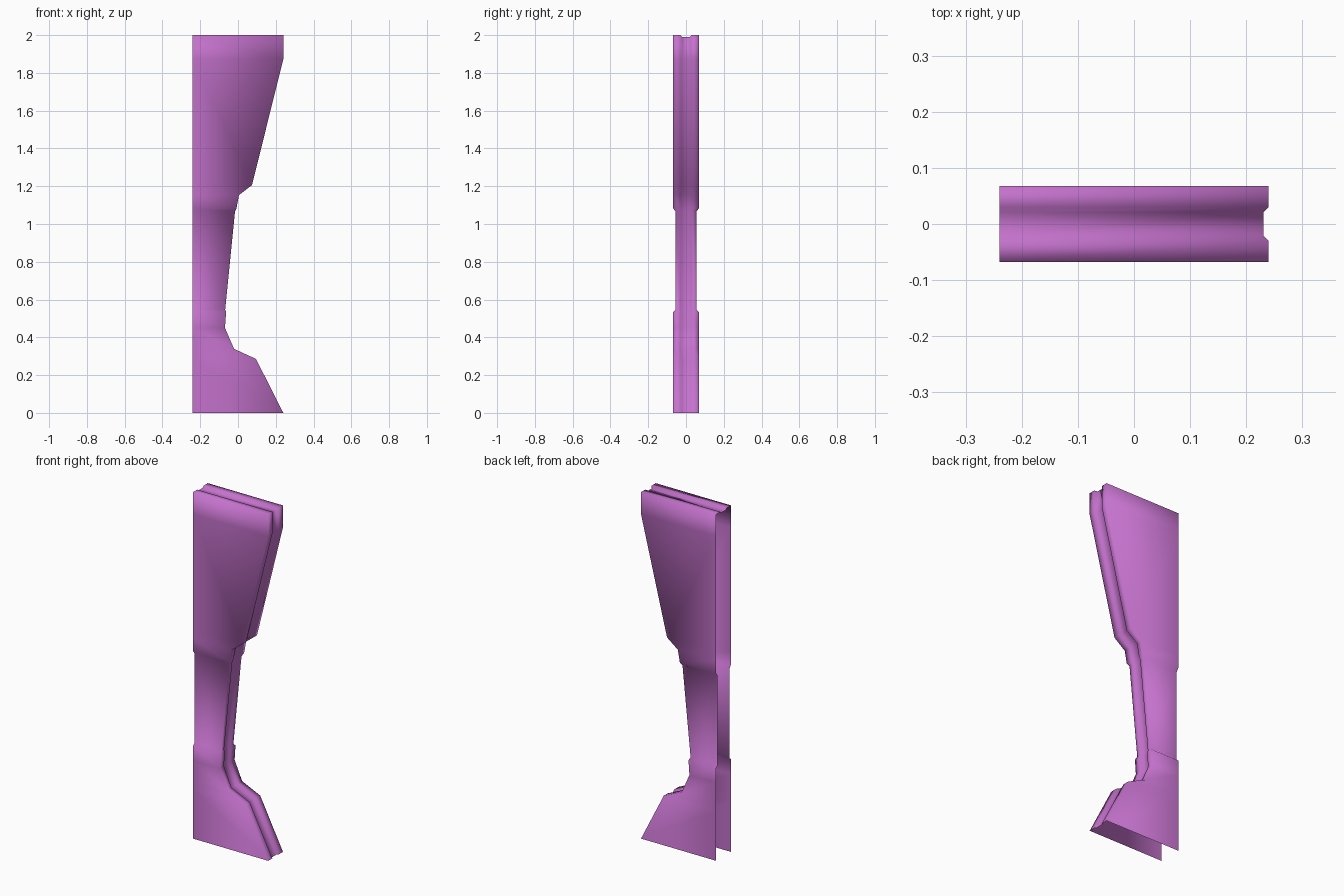
import bpy, bmesh
from mathutils import Vector

if "Cube" in bpy.data.objects:
    bpy.data.objects.remove(bpy.data.objects["Cube"], do_unlink=True)

purple = bpy.data.materials.new("orchid_purple")
purple.use_nodes = True
colour = (0.56, 0.17, 0.61, 1)
purple.diffuse_color = colour
purple.node_tree.nodes["Principled BSDF"].inputs["Base Color"].default_value = colour

LEFT, WIDE, NARROW = -0.24, 0.0675, 0.055
GROOVE = 0.009

# Rim path along the top and down the shaped side: x, z, half thickness
rim = [(LEFT, 2.0, WIDE), (0.24, 2.0, WIDE), (0.24, 1.873, WIDE),
       (0.074, 1.206, WIDE), (0.005, 1.153, WIDE), (-0.008, 1.083, WIDE),
       (-0.016, 1.065, NARROW), (-0.068, 0.546, NARROW), (-0.063, 0.534, WIDE),
       (-0.069, 0.45, WIDE), (-0.021, 0.339, WIDE), (0.095, 0.286, WIDE),
       (0.24, 0.0, WIDE)]


def inset(k):
    """Mitred inward offset of the rim at point k, for the groove floor."""
    if k == 0:
        return Vector((0, -GROOVE))
    if k == len(rim) - 1:
        return Vector((-GROOVE, 0))
    a, b, c = (Vector(rim[i][:2]) for i in (k - 1, k, k + 1))
    d1, d2 = (b - a).normalized(), (c - b).normalized()
    n1, n2 = Vector((d1.y, -d1.x)), Vector((d2.y, -d2.x))
    mid = (n1 + n2).normalized()
    return mid * GROOVE / max(mid.dot(n1), 0.6)


bm = bmesh.new()
rows, back_edge = [], []
for k, (x, z, w) in enumerate(rim):
    d = inset(k)
    section = [(-w, 0), (-0.03, 0), (-0.021, 1), (0.021, 1), (0.03, 0), (w, 0)]
    rows.append([bm.verts.new((x + d.x * s, y, z + d.y * s)) for y, s in section])
    if k == 1:
        back_edge.append((rows[0][0], rows[0][-1]))
    elif k > 1:
        back_edge.append(tuple(bm.verts.new((LEFT, y, z)) for y in (-w, w)))

# Grooved rim strip
for r, s in zip(rows, rows[1:]):
    for j in range(len(r) - 1):
        bm.faces.new((r[j], s[j], s[j + 1], r[j + 1]))

# Front and back panels, open at the straight side and the bottom
for k in range(len(back_edge) - 1):
    (f0, b0), (f1, b1) = back_edge[k], back_edge[k + 1]
    r, s = rows[k + 1], rows[k + 2]
    bm.faces.new((f0, f1, s[0], r[0]))
    bm.faces.new((b0, r[-1], s[-1], b1))

for f in bm.faces:
    f.smooth = True
mesh = bpy.data.meshes.new("grooved_panel_shell")
bm.to_mesh(mesh)
bm.free()
mesh.materials.append(purple)
shell = bpy.data.objects.new("grooved_panel_shell", mesh)
bpy.context.collection.objects.link(shell)
